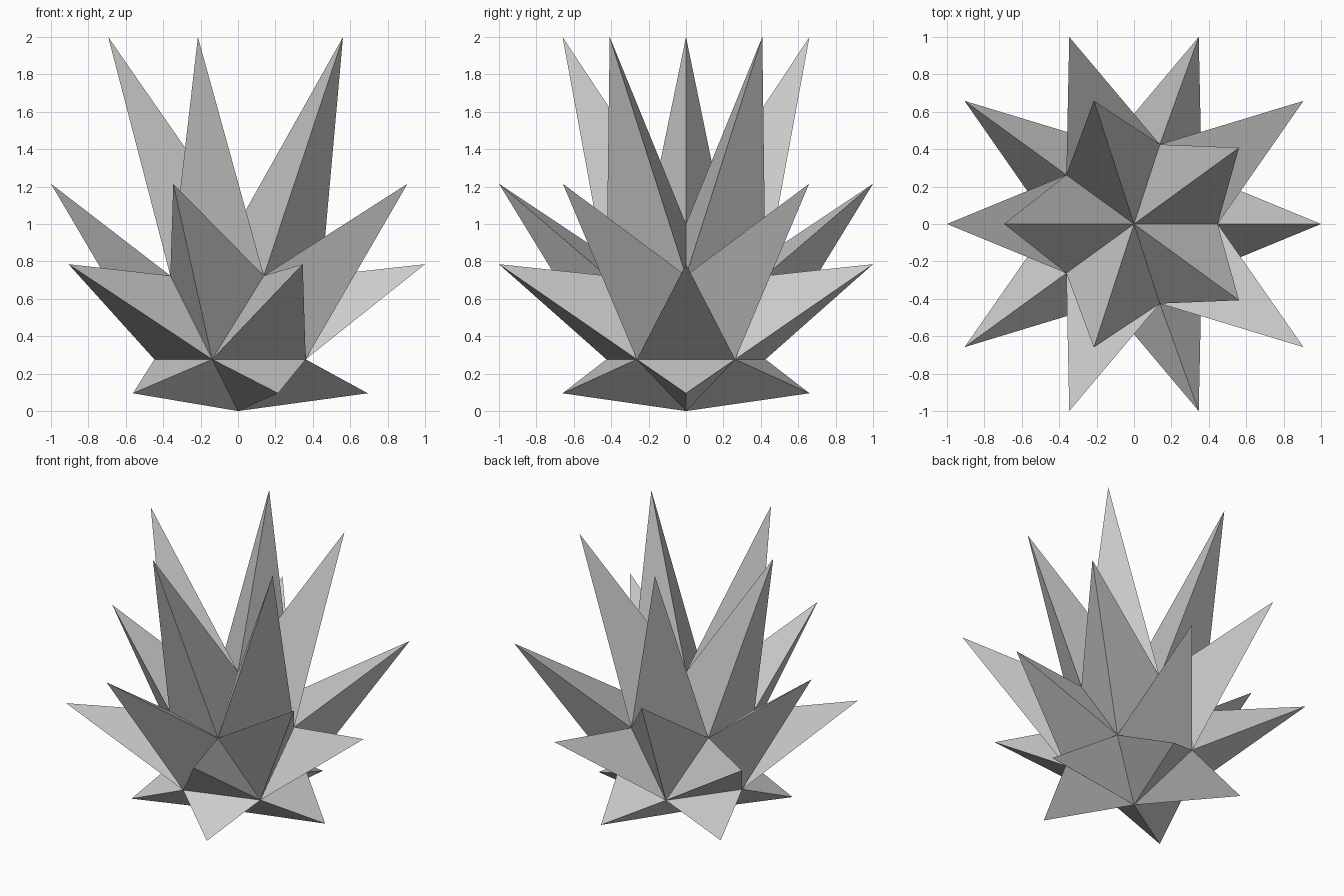
import bpy, bmesh
from mathutils import Vector

if "Cube" in bpy.data.objects:
    bpy.data.objects.remove(bpy.data.objects["Cube"])

# Core: 20-sided icosahedron
bpy.ops.mesh.primitive_ico_sphere_add(subdivisions=1, radius=0.5, location=(0, 0, 0))
crystal = bpy.context.object
crystal.name = "spiky_crystal"

# Spikes: poke every face and pull its middle out, tier by tier
bm = bmesh.new()
bm.from_mesh(crystal.data)
bmesh.ops.translate(bm, verts=bm.verts, vec=(0, 0, 0.5))
tips = bmesh.ops.poke(bm, faces=bm.faces[:])["verts"]


def clamp(v):
    return max(-1.0, min(1.0, v))


for v in tips:
    z = v.co.z
    if z > 0.75:
        radius, height = 0.694, 2.0
    elif z > 0.5:
        radius, height = 1.12, 1.215
    elif z > 0.25:
        radius, height = 1.12, 0.785
    else:
        radius, height = 0.694, 0.095
    out = Vector((v.co.x, v.co.y, 0)).normalized() * radius
    # Widest tips are cut back to the 2-unit box
    v.co = (clamp(out.x), clamp(out.y), height)

bmesh.ops.recalc_face_normals(bm, faces=bm.faces[:])
for f in bm.faces:
    f.smooth = False
bm.to_mesh(crystal.data)
bm.free()
